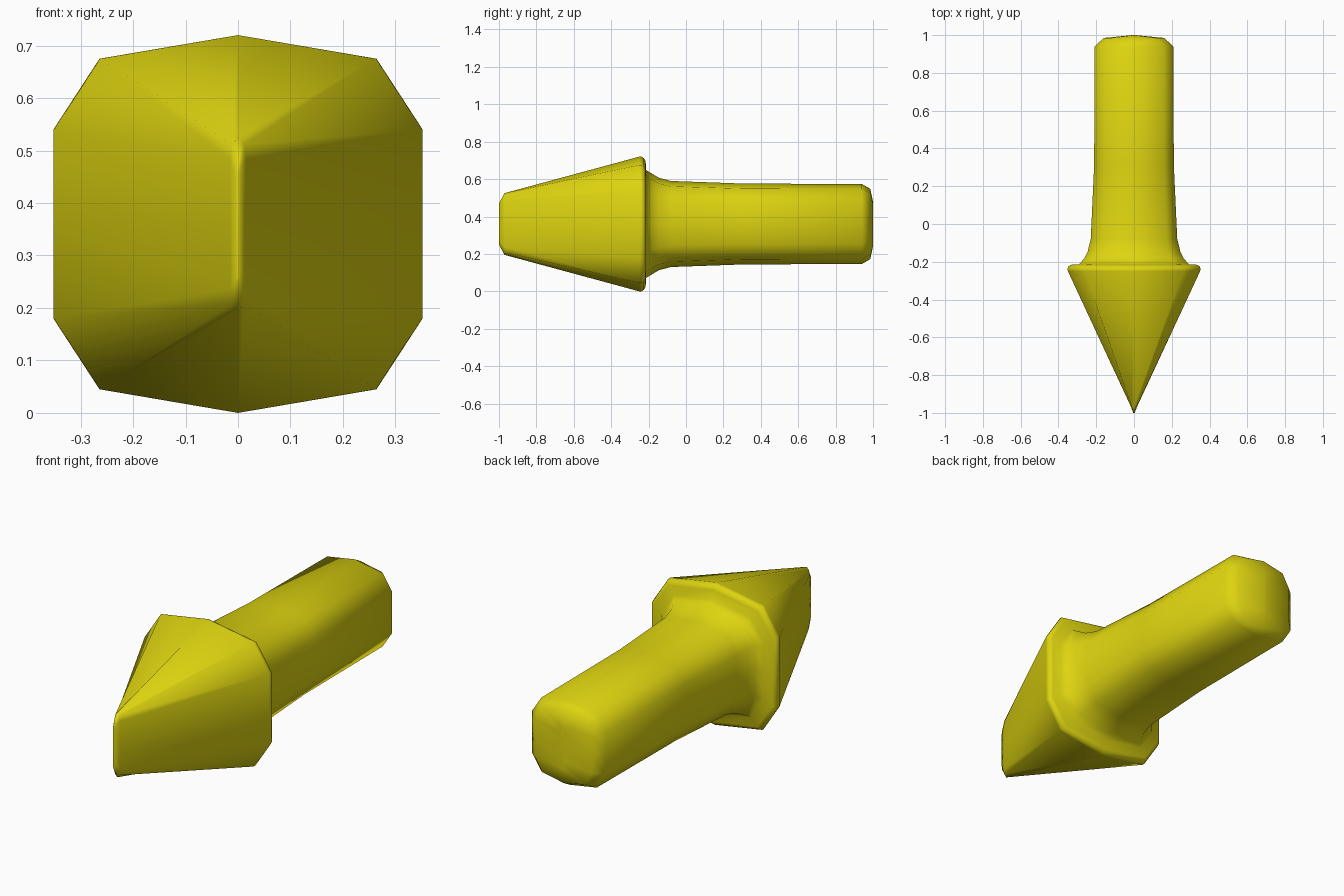
import bpy, bmesh

if "Cube" in bpy.data.objects:
    bpy.data.objects.remove(bpy.data.objects["Cube"])

yellow = bpy.data.materials.new("yellow")
yellow.diffuse_color = (0.73, 0.66, 0.005, 1)
yellow.use_nodes = True
yellow.node_tree.nodes["Principled BSDF"].inputs["Base Color"].default_value = yellow.diffuse_color

CZ = 0.36  # height of the arrow's long axis


def section(y, hw, hh, side):
    """Chamfered box section: half width, half height, share of height that is flat side."""
    q = [(0, 1), (0.75, 0.5 + 0.5 * side + 0.125), (1, side)] if side > 0.6 else \
        [(0, 1), (0.75, 0.875), (1, side)]
    q[1] = (0.75, min(q[1][1], 0.92))
    right = q + [(1, 0)] + [(x, -z) for x, z in reversed(q)]
    left = [(-x, z) for x, z in reversed(right[1:-1])]
    return [(x * hw, y, CZ + z * hh) for x, z in right + left]


# stations along the arrow: y, half width, half height, flat side share
stations = [
    (-1.0, 0.004, 0.11, 0.75),    # blade edge
    (-0.97, 0.015, 0.165, 0.75),
    (-0.25, 0.350, 0.36, 0.5),    # shoulders of the head
    (-0.238, 0.352, 0.36, 0.5),
    (-0.225, 0.348, 0.352, 0.5),
    (-0.216, 0.335, 0.335, 0.5),
    (-0.213, 0.29, 0.288, 0.5),   # flare into the shaft
    (-0.18, 0.262, 0.268, 0.5),
    (-0.145, 0.245, 0.247, 0.5),
    (-0.08, 0.229, 0.230, 0.5),
    (0.31, 0.211, 0.216, 0.5),    # shaft
    (0.94, 0.208, 0.214, 0.5),
    (0.985, 0.16, 0.188, 0.5),    # rounded butt
    (1.0, 0.008, 0.12, 0.6),
]

bm = bmesh.new()
rings = [[bm.verts.new(p) for p in section(*s)] for s in stations]
for a, b in zip(rings, rings[1:]):
    n = len(a)
    for i in range(n):
        j = (i + 1) % n
        bm.faces.new((a[i], a[j], b[j], b[i]))
bm.faces.new(rings[0])
bm.faces.new(rings[-1])
bmesh.ops.recalc_face_normals(bm, faces=bm.faces[:])
for f in bm.faces:
    f.smooth = True

mesh = bpy.data.meshes.new("arrow")
bm.to_mesh(mesh)
bm.free()
mesh.materials.append(yellow)
arrow = bpy.data.objects.new("arrow", mesh)
bpy.context.collection.objects.link(arrow)
